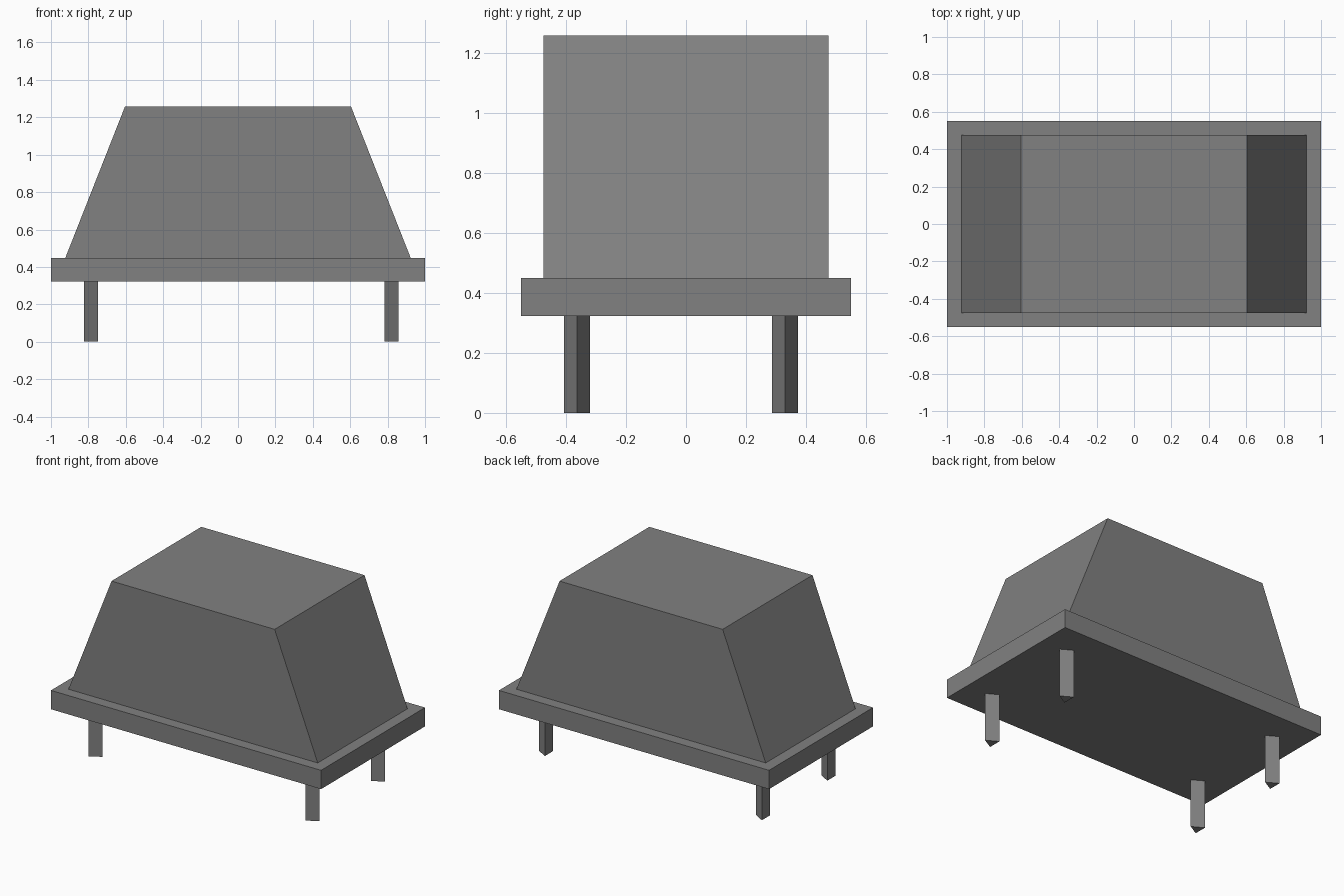
import bpy
import bmesh
from mathutils import Matrix, Vector

cube = bpy.data.objects.get("Cube")
if cube:
    bpy.data.objects.remove(cube, do_unlink=True)

# Single flat grey
grey = bpy.data.materials.new("mid grey")
grey.use_nodes = True
color = (0.22, 0.22, 0.22, 1)
grey.diffuse_color = color
grey.node_tree.nodes["Principled BSDF"].inputs["Base Color"].default_value = color


def finish(bm, name):
    bmesh.ops.recalc_face_normals(bm, faces=bm.faces)
    mesh = bpy.data.meshes.new(name)
    bm.to_mesh(mesh)
    bm.free()
    mesh.materials.append(grey)
    obj = bpy.data.objects.new(name, mesh)
    bpy.context.collection.objects.link(obj)
    return obj


def block(name, half_x, half_y, z0, z1, top_half_x=None):
    """Box whose top may be narrower along x."""
    bm = bmesh.new()
    bmesh.ops.create_cube(bm, size=2)
    for v in bm.verts:
        upper = v.co.z > 0
        width = top_half_x if upper and top_half_x else half_x
        v.co = Vector((v.co.x * width, v.co.y * half_y, z1 if upper else z0))
    return finish(bm, name)


def leg(name, x, y, height):
    """Three-sided post with one edge pointing to +x."""
    bm = bmesh.new()
    bmesh.ops.create_cone(bm, cap_ends=True, segments=3, radius1=0.05,
                          radius2=0.05, depth=height)
    # Turn the post so that its odd corner points along +x
    tip = max((v.co for v in bm.verts), key=lambda c: abs(c.x) - abs(c.y))
    corner = Vector((tip.x, tip.y)).angle_signed(Vector((1, 0)))
    bmesh.ops.rotate(bm, verts=bm.verts, matrix=Matrix.Rotation(-corner, 3, "Z"))
    if max(v.co.x for v in bm.verts) < 0.04:
        bmesh.ops.rotate(bm, verts=bm.verts, matrix=Matrix.Rotation(3.14159265, 3, "Z"))
    bmesh.ops.translate(bm, verts=bm.verts, vec=(x, y, height / 2))
    return finish(bm, name)


# Slab and tapered body
block("base_slab", 1.0, 0.55, 0.323, 0.449)
block("tapered_body", 0.923, 0.475, 0.449, 1.258, top_half_x=0.604)

# Four triangular legs
for side, x in (("right", -0.798), ("left", 0.809)):
    for end, y in (("front", -0.363), ("back", 0.33)):
        leg(f"{end}_{side}_leg", x, y, 0.323)
